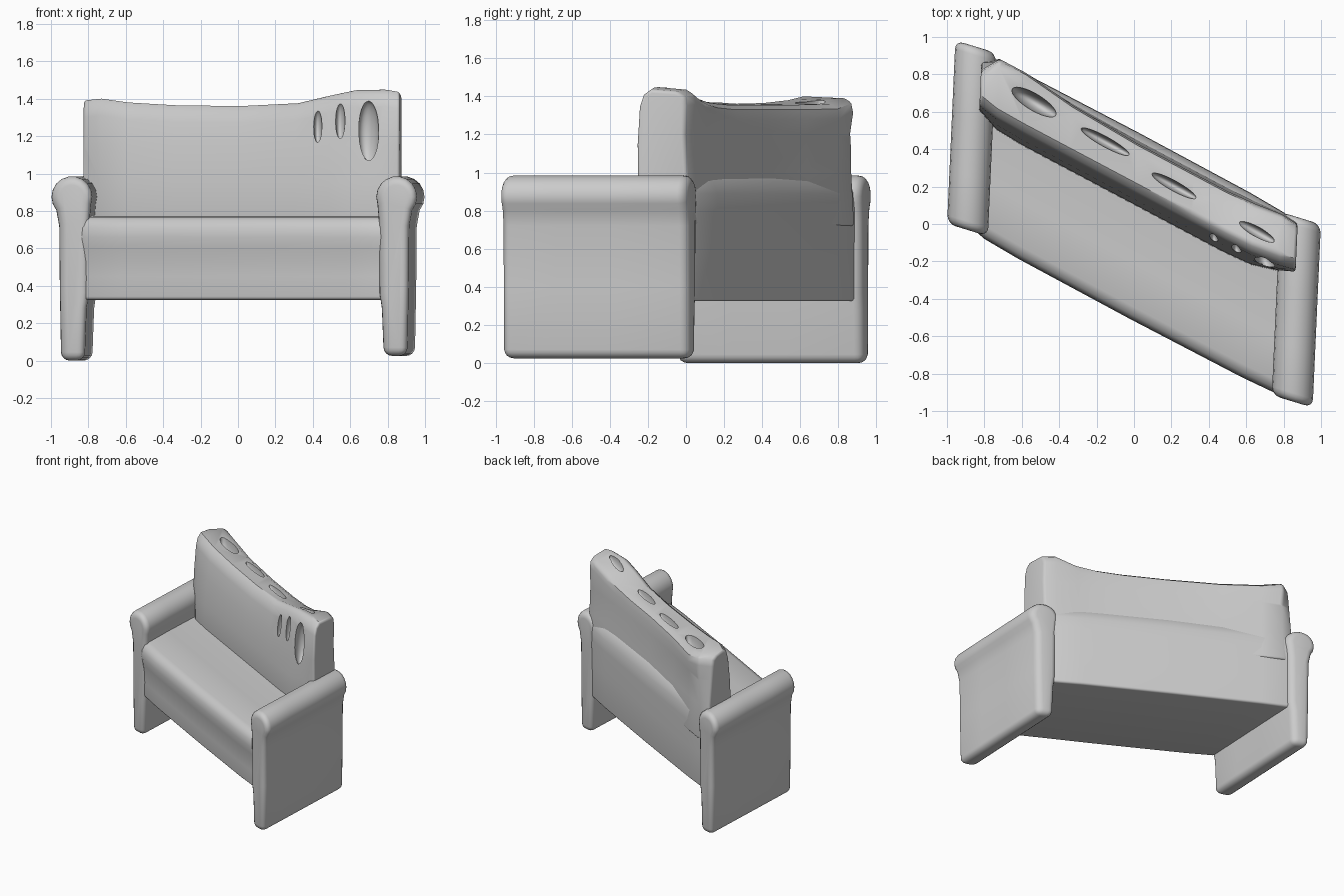
import bpy, bmesh, math
from mathutils import Matrix

if "Cube" in bpy.data.objects:
    bpy.data.objects.remove(bpy.data.objects["Cube"])

# The whole sofa is skewed: design space (u width, v depth, z) -> world
SKEW = Matrix(((1, 0.045, 0, 0), (-0.53, 1, 0, 0), (0, 0, 1, 0), (0, 0, 0, 1)))


def make_object(name, bm):
    bmesh.ops.recalc_face_normals(bm, faces=bm.faces[:])
    me = bpy.data.meshes.new(name)
    bm.to_mesh(me)
    bm.free()
    me.transform(SKEW)
    ob = bpy.data.objects.new(name, me)
    bpy.context.collection.objects.link(ob)
    return ob


def loft(name, sections):
    """Skin a list of equal-length closed loops and cap both ends."""
    bm = bmesh.new()
    rings = [[bm.verts.new(p) for p in s] for s in sections]
    n = len(rings[0])
    for a, b in zip(rings, rings[1:]):
        for i in range(n):
            j = (i + 1) % n
            bm.faces.new((a[i], a[j], b[j], b[i]))
    bm.faces.new(rings[0])
    bm.faces.new(rings[-1])
    return make_object(name, bm)


def finish(ob, width, cutter=None):
    """Round the hard edges, carve, bake and smooth."""
    bev = ob.modifiers.new("round", 'BEVEL')
    bev.width = width
    bev.segments = 4
    bev.limit_method = 'ANGLE'
    bev.angle_limit = math.radians(50)
    if cutter:
        boo = ob.modifiers.new("carve", 'BOOLEAN')
        boo.operation = 'DIFFERENCE'
        boo.solver = 'EXACT'
        boo.object = cutter
    bpy.context.view_layer.update()
    dg = bpy.context.evaluated_depsgraph_get()
    me = bpy.data.meshes.new_from_object(ob.evaluated_get(dg))
    ob.modifiers.clear()
    ob.data = me
    bpy.ops.object.select_all(action='DESELECT')
    ob.select_set(True)
    bpy.context.view_layer.objects.active = ob
    bpy.ops.object.shade_smooth_by_angle(angle=math.radians(40))


# Arms: slab leg with a rolled top, extruded front to back
def arm(name, s, foot):
    prof = [(0.80, foot), (0.925, foot), (0.932, 0.4), (0.935, 0.72)]
    c, rx, rz = (0.868, 0.875), 0.108, 0.11
    for k in range(13):
        a = math.radians(-40 + k * 20)
        prof.append((c[0] + rx * math.cos(a), c[1] + rz * math.sin(a)))
    prof += [(0.775, 0.74), (0.778, 0.36), (0.79, 0.28)]
    # ends are a little squarer than the overall skew
    sections = [[(s * u, v + 0.22 * s * (u - 0.86), z) for u, z in prof]
                for v in (-0.490, -0.2, 0.1, 0.490)]
    finish(loft(name, sections), 0.045)


arm("left_arm", -1, 0.0)
arm("right_arm", 1, 0.025)

# Seat with rounded front roll, recessed rail and back panel
body = [(-0.475, 0.325), (-0.475, 0.45), (-0.478, 0.53), (-0.492, 0.60),
        (-0.502, 0.66), (-0.497, 0.71), (-0.475, 0.75), (-0.43, 0.768),
        (-0.2, 0.772), (0.2, 0.77), (0.3, 0.99), (0.42, 0.995), (0.455, 0.955),
        (0.482, 0.89), (0.485, 0.8), (0.48, 0.6), (0.478, 0.325)]
finish(loft("seat_body", [[(u, v * k, min(z, top)) for v, z in body]
                          for u, k, top in ((-0.85, 0.93, 0.93), (-0.78, 0.98, 0.96), (-0.6, 1, 1),
                                            (0, 1.01, 1), (0.6, 1, 1), (0.78, 0.98, 0.96),
                                            (0.85, 0.93, 0.93))]), 0.018)

# Backrest: sections of (width position, top height, rear height, front and back insets)
sections = []
for u, top, rear, f, b in ((-0.835, 1.39, 1.385, 0.06, -0.05), (-0.74, 1.40, 1.395, 0.01, 0.06),
                           (-0.6, 1.38, 1.365, 0, 0.06), (-0.35, 1.365, 1.36, 0, 0.02),
                           (0, 1.36, 1.36, 0, 0), (0.3, 1.375, 1.36, 0, 0),
                           (0.48, 1.42, 1.37, 0, 0), (0.62, 1.45, 1.39, 0.01, 0.01),
                           (0.77, 1.45, 1.44, 0.055, 0.03), (0.855, 1.435, 1.43, 0.095, 0.02)):
    g = f * 0.5
    sections.append([
        (u, 0.10 + f, 0.72), (u, 0.105 + f, 0.95), (u, 0.13 + f * 0.7, 1.15),
        (u, 0.16 + g, top - 0.09), (u, 0.18 + g, top - 0.03),
        (u, 0.22 + g, top), (u, 0.38 + b, rear - 0.005),
        (u, 0.42 + b, rear - 0.03), (u, 0.43 + b, rear - 0.08),
        (u, 0.43 + b * 0.7, 1.2), (u, 0.445 + b * 0.5, 1.0), (u, 0.46 + b * 0.5, 0.72)])
backrest = loft("backrest", sections)

# Worn hollows along the top and at the right end of the front face
bm = bmesh.new()
for pos, size in (((-0.55, 0.36, 1.38), (0.12, 0.05, 0.14)),
                  ((-0.17, 0.35, 1.36), (0.13, 0.03, 0.08)),
                  ((0.2, 0.31, 1.37), (0.12, 0.03, 0.08)),
                  ((0.64, 0.30, 1.43), (0.10, 0.03, 0.06)),
                  ((0.42, 0.15, 1.25), (0.022, 0.05, 0.09)),
                  ((0.54, 0.155, 1.28), (0.025, 0.05, 0.10)),
                  ((0.69, 0.175, 1.22), (0.055, 0.07, 0.17))):
    bmesh.ops.create_icosphere(bm, subdivisions=3, radius=1,
                               matrix=Matrix.Translation(pos) @ Matrix.Diagonal((*size, 1)))
cutter = make_object("hollow_cutter", bm)
cutter.hide_render = True
finish(backrest, 0.045, cutter)
bpy.data.objects.remove(cutter)
